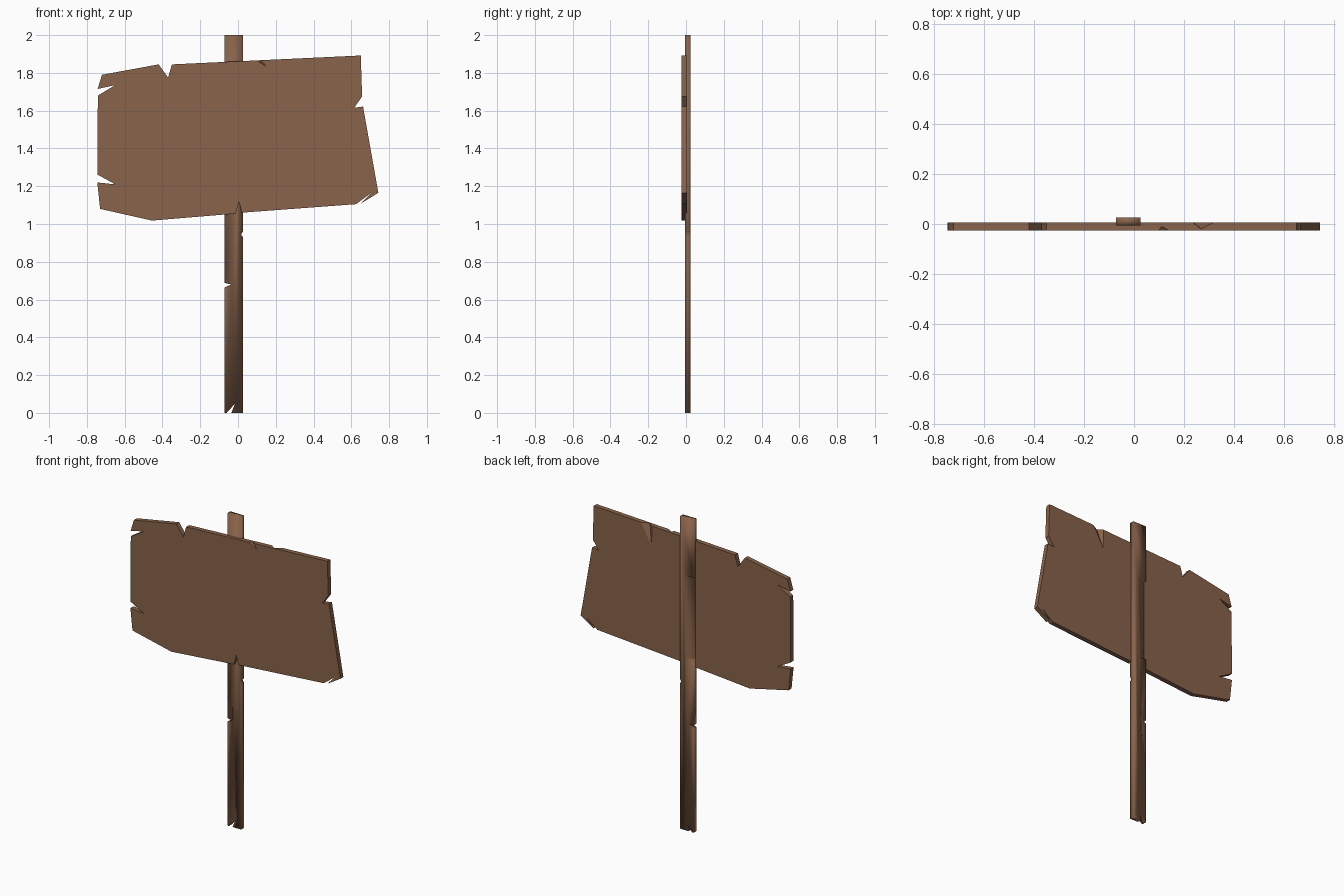
import bpy
import bmesh

default = bpy.data.objects.get("Cube")
if default:
    bpy.data.objects.remove(default, do_unlink=True)

wood = bpy.data.materials.new("weathered brown wood")
wood.use_nodes = True
colour = (0.25, 0.125, 0.07, 1)
wood.diffuse_color = colour
shader = wood.node_tree.nodes["Principled BSDF"]
shader.inputs["Base Color"].default_value = colour
shader.inputs["Roughness"].default_value = 0.9


def add_object(name, bm):
    bmesh.ops.recalc_face_normals(bm, faces=bm.faces)
    mesh = bpy.data.meshes.new(name)
    bm.to_mesh(mesh)
    bm.free()
    mesh.materials.append(wood)
    obj = bpy.data.objects.new(name, mesh)
    bpy.context.collection.objects.link(obj)
    return obj


def plank(name, outline, front, back):
    """Extrude an x-z outline from front to back."""
    bm = bmesh.new()
    face = bm.faces.new([bm.verts.new((x, front, z)) for x, z in outline])
    new = bmesh.ops.extrude_face_region(bm, geom=[face])["geom"]
    verts = [v for v in new if isinstance(v, bmesh.types.BMVert)]
    bmesh.ops.translate(bm, verts=verts, vec=(0, back - front, 0))
    return add_object(name, bm)


def chip(obj, points):
    """Carve the convex hull of the points out of an object."""
    bm = bmesh.new()
    for p in points:
        bm.verts.new(p)
    bmesh.ops.convex_hull(bm, input=bm.verts)
    cutter = add_object("chip_cutter", bm)
    cutter.hide_render = True
    mod = obj.modifiers.new("chip", 'BOOLEAN')
    mod.operation = 'DIFFERENCE'
    mod.solver = 'EXACT'
    mod.object = cutter
    graph = bpy.context.evaluated_depsgraph_get()
    carved = bpy.data.meshes.new_from_object(obj.evaluated_get(graph))
    obj.modifiers.clear()
    obj.data = carved
    bpy.data.objects.remove(cutter, do_unlink=True)


# Sign board with splits and nicks around its edge
board = plank("sign_board", [
    (-0.72, 1.79), (-0.42, 1.845), (-0.37, 1.775), (-0.35, 1.845),
    (0.65, 1.892), (0.657, 1.675), (0.615, 1.615), (0.662, 1.622),
    (0.743, 1.165), (0.65, 1.108), (0.705, 1.165), (0.625, 1.105),
    (0.02, 1.06), (0.005, 1.12), (-0.012, 1.055), (-0.455, 1.018),
    (-0.73, 1.08), (-0.745, 1.22), (-0.65, 1.21), (-0.745, 1.262),
    (-0.742, 1.68), (-0.65, 1.735), (-0.743, 1.715)], -0.025, 0.005)

# Splinters missing from the top edge, back then front
chip(board, [(0.235, 0.006, 1.88), (0.32, 0.006, 1.88),
             (0.27, -0.021, 1.88), (0.24, 0.006, 1.74)])
chip(board, [(0.085, -0.026, 1.875), (0.135, -0.026, 1.875),
             (0.1, -0.005, 1.875), (0.155, -0.026, 1.83)])

# Post with nicked sides and a split foot
left, right = -0.072, 0.026
post = plank("post", [
    (left, 0), (-0.06, 0), (-0.015, 0.05), (-0.035, 0), (right, 0),
    (right, 0.93), (0.016, 0.945), (right, 0.96), (right, 2), (left, 2),
    (left, 0.688), (-0.035, 0.68), (left, 0.664)], -0.005, 0.025)

# Long sliver split off the rear edge of the post
chip(post, [(x, y, z) for z, inner in ((1.63, 0.0), (1.1, -0.015))
            for x, y in ((inner, 0.026), (left - 0.002, 0.026),
                         (left - 0.002, 0.006))])

for face in post.data.polygons:
    face.use_smooth = True
for face in board.data.polygons:
    face.use_smooth = False
